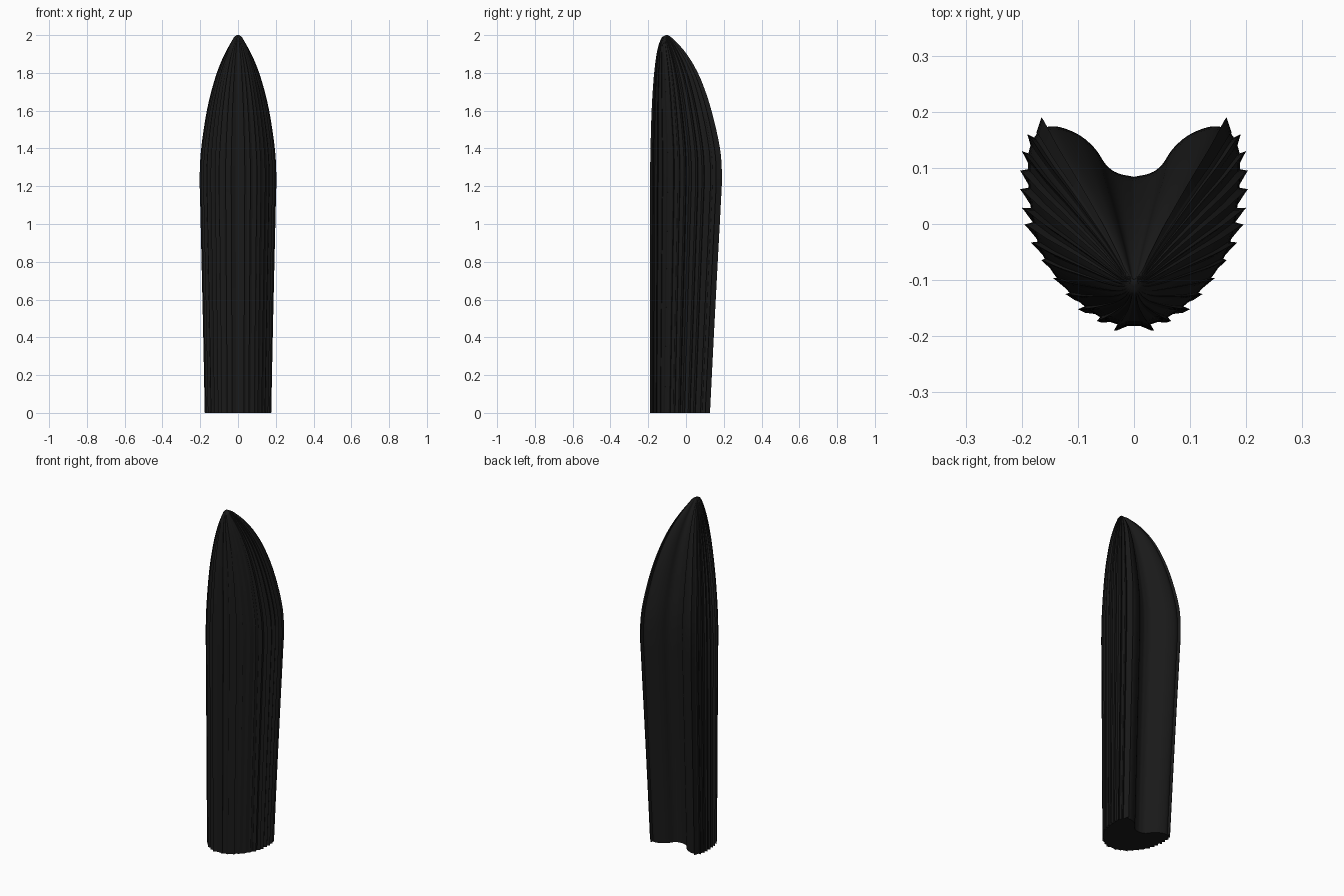
import bpy, bmesh, math
from mathutils import Vector

if "Cube" in bpy.data.objects:
    bpy.data.objects.remove(bpy.data.objects["Cube"])

# Right half of the widest cross-section, front centre round to the back groove
HALF = [(0, -.180), (.03, -.178), (.07, -.160), (.115, -.122), (.15, -.078), (.172, -.03),
        (.184, .03), (.189, .09), (.186, .135), (.168, .166), (.14, .174), (.1, .160),
        (.07, .135), (.05, .106), (.03, .091), (0, .084)]
# Height, half width, front y, back y
LEVELS = [(0, .176, -.190, .127), (.4, .184, -.190, .147), (.8, .193, -.190, .168),
          (1.1, .2, -.190, .184), (1.25, .203, -.190, .190), (1.4, .195, -.188, .180),
          (1.6, .165, -.182, .135), (1.75, .128, -.173, .085), (1.85, .093, -.163, .036),
          (1.92, .060, -.152, -.012), (1.97, .032, -.137, -.058), (1.99, .020, -.125, -.08),
          (2.0, .006, -.108, -.096)]
# Ridge tips on the right side
TIPS = [(.036, -.190), (.066, -.173), (.1, -.152), (.122, -.125), (.145, -.096), (.165, -.065),
        (.184, -.033), (.195, -.001), (.200, .029), (.203, .062), (.203, .095), (.2, .130),
        (.19, .160), (.165, .190)]


def smooth(points, steps):
    """Catmull-Rom curve through the points."""
    p = [Vector(q) for q in points]
    p = [2 * p[0] - p[1]] + p + [2 * p[-1] - p[-2]]
    out = []
    for i in range(1, len(p) - 2):
        a, b, c, d = p[i - 1:i + 3]
        for k in range(steps):
            t = k / steps
            out.append(.5 * (2 * b + (c - a) * t + (2 * a - 5 * b + 4 * c - d) * t * t
                             + (3 * b - a - 3 * c + d) * t ** 3))
    return out + [p[-2]]


levels = smooth(LEVELS, 4)
outline = smooth(HALF, 5)


def loft(bm, section):
    """Sweep a closed section up through all levels."""
    rings = []
    for z, w, f, b in levels:
        rings.append([bm.verts.new((x * w / .203, f + (b - f) * (y + .19) / .38, min(z, 2)))
                      for x, y in section])
    n = len(section)
    for lo, hi in zip(rings, rings[1:]):
        for i in range(n):
            j = (i + 1) % n
            bm.faces.new((lo[i], lo[j], hi[j], hi[i]))
    bm.faces.new(rings[0][::-1])
    bm.faces.new(rings[-1])


black = bpy.data.materials.new("black")
black.diffuse_color = (.01, .01, .01, 1)
black.use_nodes = True
black.node_tree.nodes["Principled BSDF"].inputs["Base Color"].default_value = black.diffuse_color


def finish(bm, name):
    bmesh.ops.recalc_face_normals(bm, faces=bm.faces[:])
    me = bpy.data.meshes.new(name)
    bm.to_mesh(me)
    bm.free()
    me.materials.append(black)
    ob = bpy.data.objects.new(name, me)
    bpy.context.collection.objects.link(ob)
    bpy.context.view_layer.objects.active = ob
    ob.select_set(True)
    bpy.ops.object.shade_smooth_by_angle(angle=math.radians(35))
    ob.select_set(False)


# Heart-shaped tapering body with the back groove
bm = bmesh.new()
loft(bm, [(p.x, p.y) for p in outline] + [(-p.x, p.y) for p in outline[-2:0:-1]])
finish(bm, "body")

# Thin backward-leaning ridges along front and sides
bm = bmesh.new()
for tip in TIPS:
    t = Vector(tip)
    i = min(range(1, len(outline) - 1), key=lambda k: (outline[k] - t).length)
    tangent = (outline[i + 1] - outline[i - 1]).normalized()
    inward = Vector((-tangent.y, tangent.x))
    foot = outline[i] - tangent * .010 + inward * .003
    a, b = foot - tangent * .008, foot + tangent * .008
    for s in (1, -1):
        loft(bm, [(s * q.x, q.y) for q in (a, t, b)])
finish(bm, "ridges")
